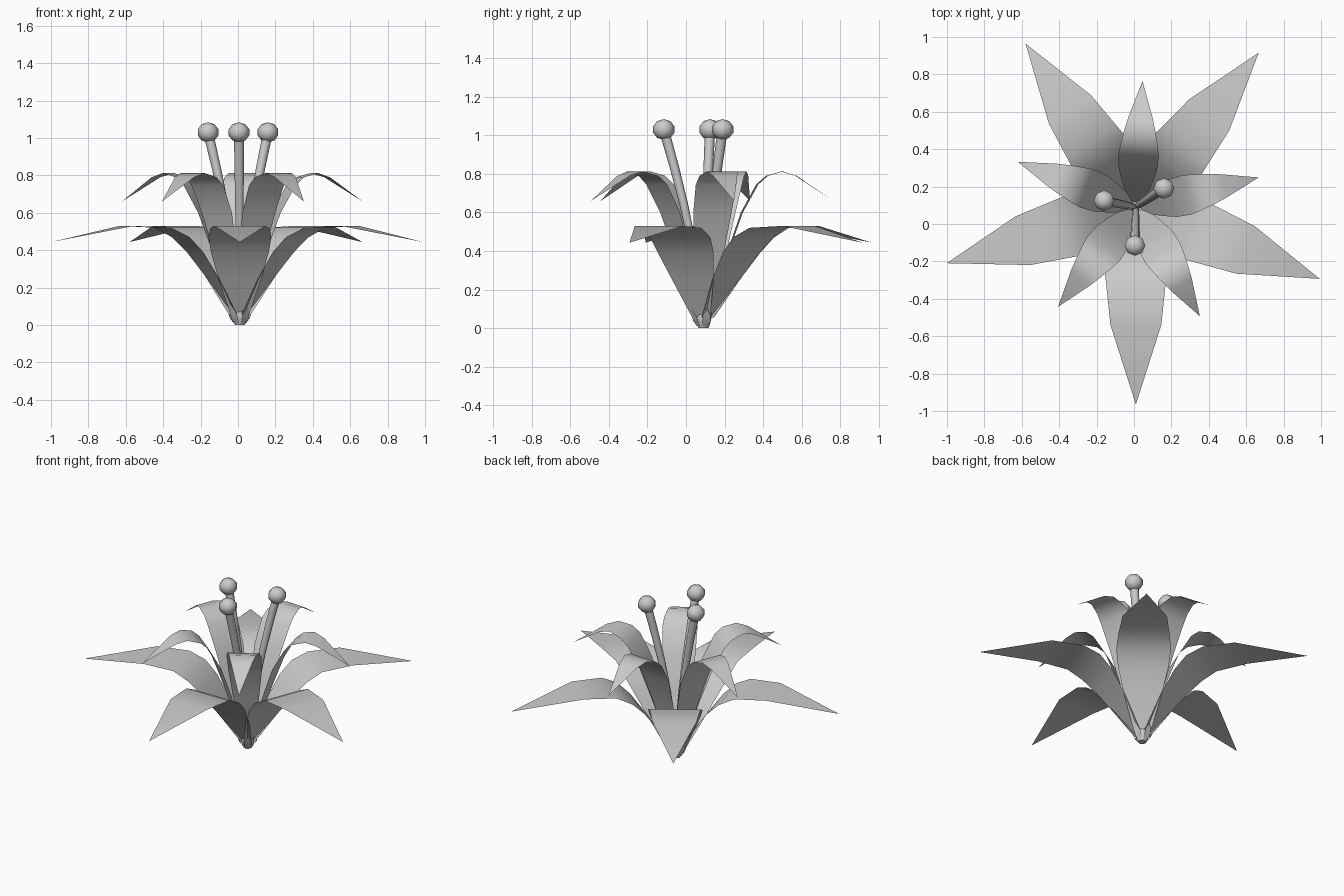
import bpy, bmesh, math
from mathutils import Vector

if "Cube" in bpy.data.objects:
    bpy.data.objects.remove(bpy.data.objects["Cube"])

CX, CY = 0.01, 0.09          # flower axis

grey = bpy.data.materials.new("soft_grey")
grey.diffuse_color = (0.6, 0.6, 0.6, 1)
grey.use_nodes = True
grey.node_tree.nodes["Principled BSDF"].inputs["Base Color"].default_value = grey.diffuse_color


def finish(name, bm, angle=60):
    me = bpy.data.meshes.new(name)
    bm.to_mesh(me)
    bm.free()
    ob = bpy.data.objects.new(name, me)
    bpy.context.collection.objects.link(ob)
    me.materials.append(grey)
    bpy.ops.object.select_all(action='DESELECT')
    ob.select_set(True)
    bpy.context.view_layer.objects.active = ob
    bpy.ops.object.shade_smooth_by_angle(angle=math.radians(angle))
    return ob


def petal(name, degrees, length, stations):
    """Flat-sectioned strip; stations are (radius, height, half width), ending in a tip."""
    a = math.radians(degrees)
    out = Vector((math.cos(a), math.sin(a), 0))
    side = Vector((-out.y, out.x, 0))
    bm = bmesh.new()
    prev = None
    for r, z, w in stations:
        mid = Vector((CX, CY, z)) + out * r
        row = [bm.verts.new(mid - side * w), bm.verts.new(mid + side * w)]
        if prev:
            bm.faces.new((prev[0], row[0], row[1], prev[1]))
        prev = row
    tip_r, tip_z = length
    tip = bm.verts.new(Vector((CX, CY, tip_z)) + out * tip_r)
    bm.faces.new((prev[0], tip, prev[1]))
    finish(name, bm)


def tube(bm, path, radii, sides):
    """Round tube of horizontal rings along a path, capped at both ends."""
    rings = []
    for p, rad in zip(path, radii):
        rings.append([bm.verts.new(p + Vector((math.cos(t), math.sin(t), 0)) * rad)
                      for t in (2 * math.pi * i / sides for i in range(sides))])
    for lo, hi in zip(rings, rings[1:]):
        for i in range(sides):
            j = (i + 1) % sides
            bm.faces.new((lo[i], lo[j], hi[j], hi[i]))
    bm.faces.new(rings[0][::-1])
    bm.faces.new(rings[-1])


# Outer whorl: wide petals that arch low and reach far out
outer = [(0.03, 0.055, 0.05), (0.15, 0.25, 0.115), (0.25, 0.39, 0.155),
         (0.33, 0.47, 0.168), (0.43, 0.52, 0.157), (0.63, 0.53, 0.136)]
for i, deg in enumerate((-90, -21.3, 51.5, 124, 196.5)):
    petal(f"outer_petal_{i + 1}", deg, (1.055, 0.443), outer)

# Inner whorl: narrower, taller petals
inner = [(0.02, 0.055, 0.035), (0.13, 0.40, 0.08), (0.20, 0.60, 0.102),
         (0.28, 0.745, 0.108), (0.33, 0.79, 0.1), (0.41, 0.812, 0.083),
         (0.48, 0.79, 0.065)]
for i, deg in enumerate((87, 13.6, -59.6, 232, 159)):
    petal(f"inner_petal_{i + 1}", deg, (0.676, 0.66), inner)

# Stamens: slim stalks leaning outward, each with a rounded head
heads = ((-0.16, 0.125, 1.03), (0.16, 0.19, 1.03), (0.005, -0.115, 1.03))
for i, head in enumerate(heads):
    base, top = Vector((CX, CY, 0.04)), Vector(head)
    bm = bmesh.new()
    path, radii = [], []
    for k in range(6):
        t = k / 5
        p = base.lerp(top, t)
        p -= Vector((top.x - base.x, top.y - base.y, 0)) * 0.12 * math.sin(math.pi * t)
        path.append(p)
        radii.append(0.016 + 0.011 * t)
    tube(bm, path, radii, 8)
    finish(f"stamen_stalk_{i + 1}", bm)

    bm = bmesh.new()
    bmesh.ops.create_uvsphere(bm, u_segments=8, v_segments=5, radius=0.058)
    bmesh.ops.scale(bm, vec=(1, 1, 0.93), verts=bm.verts)
    bmesh.ops.translate(bm, vec=top, verts=bm.verts)
    finish(f"stamen_head_{i + 1}", bm)

# Small stub joining everything at the bottom
bm = bmesh.new()
tube(bm, [Vector((CX, CY, z)) for z in (0, 0.02, 0.05, 0.075)],
     (0.026, 0.036, 0.044, 0.04), 10)
finish("flower_base", bm)

# Little sepals around the stub
for i in range(5):
    petal(f"sepal_{i + 1}", 18 + 72 * i, (0.075, 0.1),
          [(0.03, 0.01, 0.015), (0.048, 0.035, 0.022), (0.058, 0.06, 0.02)])
